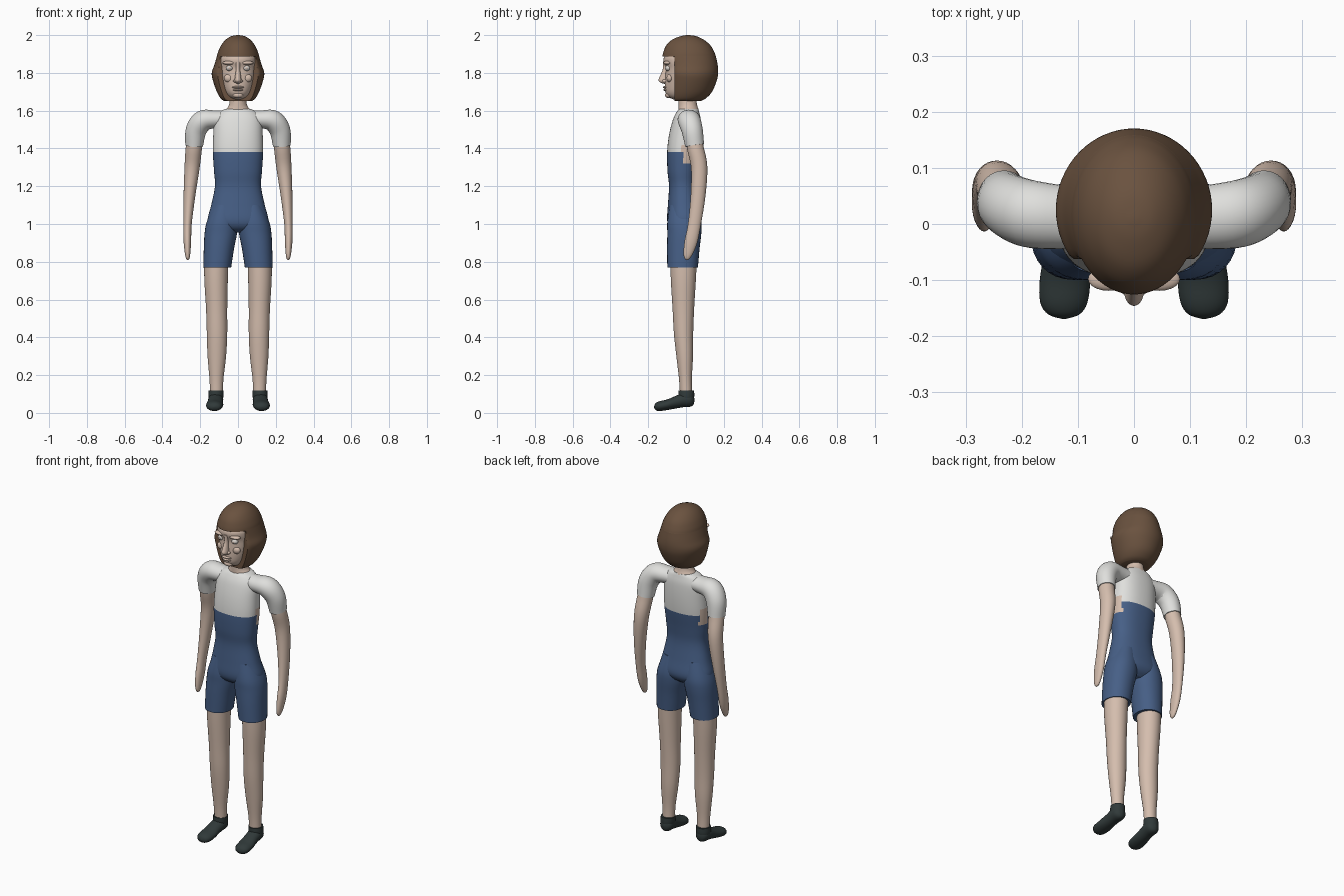
import bpy, bmesh, math
from mathutils import Vector


def material(name, rgb):
    m = bpy.data.materials.new(name)
    m.diffuse_color = (*rgb, 1)
    return m


SKIN = material("skin", (0.66, 0.51, 0.42))
WHITE = material("shirt_white", (0.74, 0.74, 0.72))
BLUE = material("denim_blue", (0.062, 0.115, 0.24))
HAIR = material("brown_hair", (0.145, 0.085, 0.05))
SHOE = material("dark_shoe", (0.03, 0.042, 0.042))
EYE = material("eye_white", (0.66, 0.62, 0.58))


def smooth_rows(rows, steps):
    """Catmull-Rom interpolation through rows of numbers."""
    out = []
    for i in range(len(rows) - 1):
        p0, p1 = rows[max(i - 1, 0)], rows[i]
        p2, p3 = rows[i + 1], rows[min(i + 2, len(rows) - 1)]
        for s in range(steps):
            t = s / steps
            out.append([0.5 * (2 * b + (c - a) * t + (2 * a - 5 * b + 4 * c - d) * t * t
                               + (3 * b - a - 3 * c + d) * t ** 3)
                        for a, b, c, d in zip(p0, p1, p2, p3)])
    out.append(list(rows[-1]))
    return out


def tube(name, rows, mats, ref=(0, 1, 0), side=1, steps=4, n=32, power=2.0,
         follow=False, axis=(0, 0, 1), reshape=None, rule=None, angle=50):
    """Loft of rings; each row is x, y, z, radius along ref, radius across."""
    rows = smooth_rows(rows, steps)
    pts = [Vector(r[:3]) for r in rows]
    bm = bmesh.new()
    rings = []
    for i, r in enumerate(rows):
        t = Vector(axis)
        if follow:
            t = (pts[min(i + 1, len(pts) - 1)] - pts[max(i - 1, 0)]).normalized()
        u = Vector(ref)
        u = (u - t * u.dot(t)).normalized()
        v = t.cross(u)
        ring = []
        for k in range(n):
            a = 2 * math.pi * k / n
            c, s = math.cos(a), math.sin(a)
            c = math.copysign(abs(c) ** (2 / power), c)
            s = math.copysign(abs(s) ** (2 / power), s)
            p = pts[i] + u * c * max(r[3], 0.001) + v * s * max(r[4], 0.001)
            if reshape:
                p = reshape(p)
            ring.append(bm.verts.new((p.x * side, p.y, p.z)))
        rings.append(ring)
    for a, b in zip(rings, rings[1:]):
        for k in range(n):
            j = (k + 1) % n
            bm.faces.new((a[k], a[j], b[j], b[k]))
    bm.faces.new(rings[0])
    bm.faces.new(rings[-1])
    bmesh.ops.recalc_face_normals(bm, faces=bm.faces)
    if rule:
        for f in bm.faces:
            f.material_index = rule(f.calc_center_median())
    return finish(name, bm, mats, angle)


def finish(name, bm, mats, angle=50):
    me = bpy.data.meshes.new(name)
    bm.to_mesh(me)
    bm.free()
    ob = bpy.data.objects.new(name, me)
    bpy.context.collection.objects.link(ob)
    for m in mats:
        me.materials.append(m)
    bpy.ops.object.select_all(action='DESELECT')
    ob.select_set(True)
    bpy.context.view_layer.objects.active = ob
    bpy.ops.object.shade_smooth_by_angle(angle=math.radians(angle))
    return ob


def blob(name, loc, size, mat):
    bm = bmesh.new()
    bmesh.ops.create_uvsphere(bm, u_segments=20, v_segments=12, radius=1)
    for v in bm.verts:
        v.co = Vector([v.co[i] * size[i] + loc[i] for i in range(3)])
    return finish(name, bm, [mat])


def upright(rows):
    """Rows of z, half width, front y, back y become centred rings."""
    return [(0, (f + b) / 2, z, (b - f) / 2, w) for z, w, f, b in rows]


# Torso: white above the chest line, blue below, bare patch under each arm
def torso_colour(c):
    if 1.32 < c.z < 1.41 and -0.02 < c.y < 0.035 and abs(c.x) > 0.1:
        return 2
    return 0 if c.z > 1.38 else 1


tube("torso", upright([
    (1.61, .065, -.035, .065), (1.592, .10, -.05, .07), (1.55, .125, -.07, .078),
    (1.47, .131, -.09, .08), (1.38, .133, -.10, .075), (1.28, .127, -.098, .062),
    (1.20, .122, -.09, .057), (1.10, .142, -.096, .07), (1.02, .161, -.10, .083),
    (.98, .14, -.085, .07), (.955, .08, -.05, .04)]),
    [WHITE, BLUE, SKIN], power=2.3, n=48, steps=5, rule=torso_colour)

# Neck
tube("neck", upright([(1.56, .075, -.04, .07), (1.60, .068, -.04, .068),
                      (1.625, .05, -.04, .06), (1.66, .043, -.04, .055),
                      (1.72, .043, -.04, .055)]), [SKIN])

for side, tag in ((1, "right"), (-1, "left")):
    # Sleeve curving over the shoulder
    tube(tag + "_sleeve", [
        (.04, .012, 1.553, .05, .045), (.12, .012, 1.554, .056, .047),
        (.185, .018, 1.546, .06, .056), (.222, .033, 1.495, .056, .055),
        (.232, .046, 1.415, .05, .047)], [WHITE], side=side, follow=True, steps=6)
    # Arm and mitten hand
    tube(tag + "_arm", [
        (.226, .04, 1.46, .042, .04), (.234, .05, 1.40, .044, .043),
        (.243, .07, 1.30, .043, .04), (.257, .064, 1.15, .039, .031),
        (.267, .045, 1.00, .034, .022), (.268, .027, .91, .034, .02),
        (.267, .012, .85, .026, .015), (.266, .004, .82, .015, .01),
        (.266, .001, .81, .003, .003)], [SKIN], side=side, follow=True)
    # Shorts leg
    tube(tag + "_shorts_leg", [
        (.07, -.012, 1.10, .075, .062), (.084, -.009, 1.01, .09, .082),
        (.091, -.009, .95, .09, .086), (.101, -.014, .87, .086, .08),
        (.110, -.018, .77, .081, .074)], [BLUE], side=side, power=2.15)
    # Bare leg
    tube(tag + "_leg", [
        (.115, -.013, .80, .07, .064), (.116, -.014, .70, .066, .062),
        (.113, -.014, .55, .057, .056), (.111, -.013, .42, .051, .054),
        (.112, -.007, .30, .044, .049), (.114, -.003, .18, .034, .037),
        (.114, 0, .10, .032, .034)], [SKIN], side=side)
    # Shoe: ankle cuff and tapering foot
    tube(tag + "_shoe_cuff", [
        (.116, .002, .118, .041, .039), (.117, .002, .09, .042, .04),
        (.118, .003, .065, .038, .036)], [SHOE], side=side)
    tube(tag + "_shoe_foot", [
        (.117, .045, .068, .004, .006), (.117, .038, .068, .023, .027),
        (.117, .02, .07, .037, .038), (.118, -.015, .068, .04, .038),
        (.12, -.05, .058, .04, .034), (.123, -.10, .043, .045, .028),
        (.125, -.14, .036, .042, .026), (.125, -.161, .033, .028, .018),
        (.125, -.169, .032, .004, .003)], [SHOE], ref=(1, 0, 0), axis=(0, -1, 0), side=side)
    # Eye, brow ridge, eyelid and cheek
    blob(tag + "_eye", (.045 * side, -.093, 1.825), (.019, .018, .015), EYE)
    blob(tag + "_pupil", (.045 * side, -.1085, 1.825), (.006, .004, .006), SKIN)
    blob(tag + "_brow", (.046 * side, -.098, 1.853), (.036, .021, .011), SKIN)
    blob(tag + "_cheek", (.048 * side, -.086, 1.772), (.026, .017, .022), SKIN)
    blob(tag + "_nostril", (.015 * side, -.112, 1.757), (.011, .014, .009), SKIN)

# Face
tube("face", upright([
    (1.93, .07, -.08, .06), (1.89, .094, -.113, .06), (1.86, .096, -.119, .06),
    (1.825, .095, -.108, .06), (1.78, .09, -.11, .06), (1.73, .079, -.112, .06),
    (1.695, .066, -.108, .05), (1.672, .05, -.092, .045), (1.657, .025, -.06, .03)]),
    [SKIN])

# Nose and mouth
tube("nose", [(0, -.11, 1.86, .012, .012), (0, -.108, 1.82, .015, .011),
              (0, -.113, 1.785, .024, .015), (0, -.117, 1.76, .029, .018),
              (0, -.114, 1.747, .018, .014), (0, -.11, 1.742, .004, .004)], [SKIN])
blob("upper_lip", (0, -.107, 1.724), (.031, .015, .007), SKIN)
blob("lower_lip", (0, -.105, 1.71), (.027, .015, .007), SKIN)
blob("chin", (0, -.09, 1.682), (.028, .021, .016), SKIN)


# Bobbed hair: the front is pushed back below the fringe to open the face
def open_face(p):
    if p.z < 1.887 and p.y < -.062:
        p.y = -.062
    return p


tube("hair", upright([
    (2.0, .006, .004, .016), (1.994, .036, -.03, .055), (1.975, .066, -.075, .095),
    (1.945, .09, -.105, .13), (1.91, .106, -.12, .15), (1.888, .112, -.125, .158),
    (1.885, .113, -.125, .159), (1.84, .126, -.12, .168), (1.80, .139, -.12, .17),
    (1.76, .133, -.115, .163), (1.70, .112, -.11, .138), (1.665, .092, -.10, .105),
    (1.652, .075, -.09, .08)]), [HAIR], n=64, reshape=open_face, angle=40)
